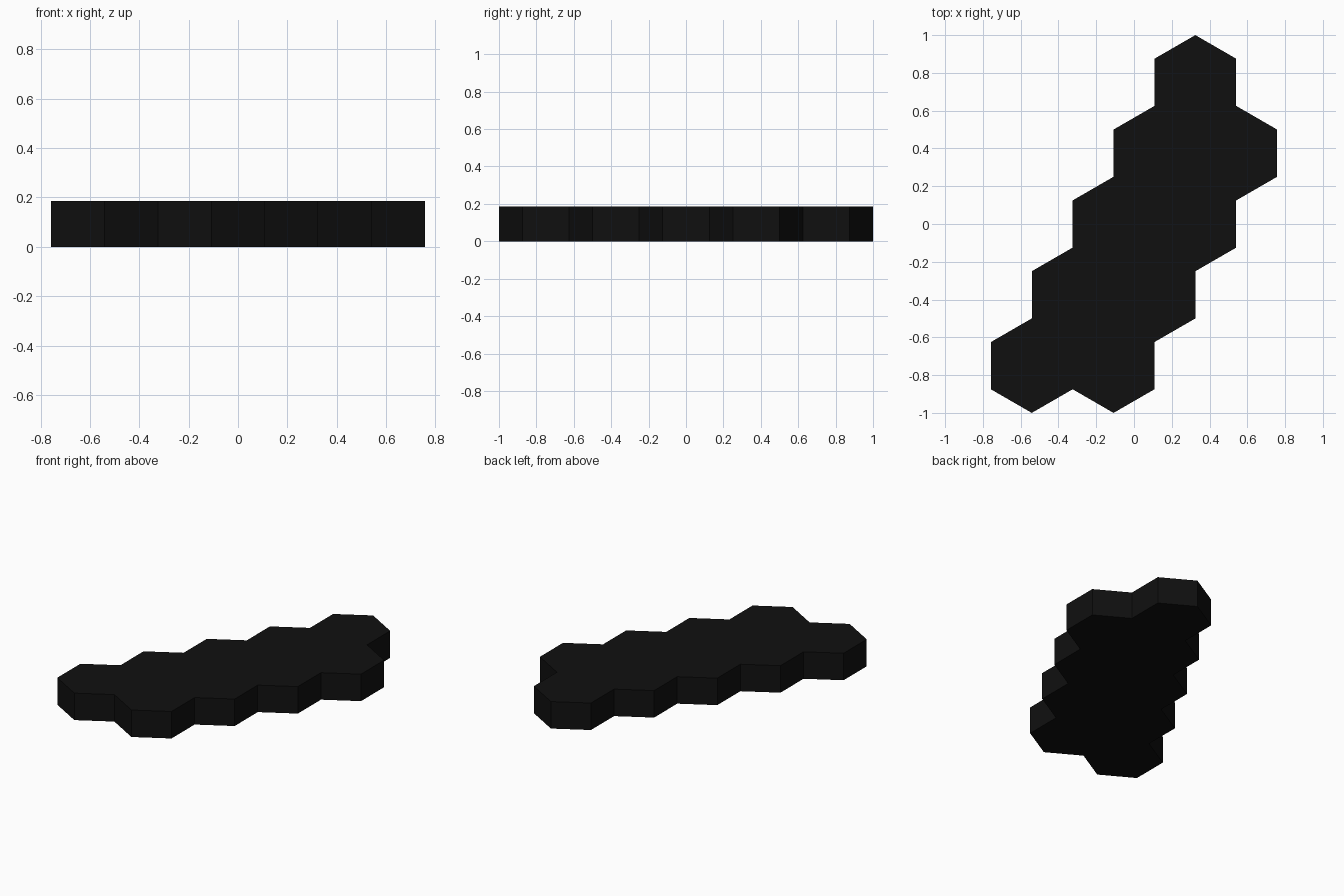
import bpy
import bmesh
from math import cos, sin, radians, sqrt

cube = bpy.data.objects.get("Cube")
if cube:
    bpy.data.objects.remove(cube, do_unlink=True)

RADIUS = 0.25
WIDTH = RADIUS * sqrt(3)
HEIGHT = 0.185


def add_hexagon(bm, x, y):
    corners = [radians(30 + 60 * i) for i in range(6)]
    bm.faces.new([bm.verts.new((x + RADIUS * cos(a), y + RADIUS * sin(a), 0))
                  for a in corners])


# Staggered rows of two hexagons, with a single one at the back
bm = bmesh.new()
for row in range(-2, 3):
    for col in range(1 if row == 2 else 2):
        add_hexagon(bm, WIDTH * (row / 2 + col - 0.25), 1.5 * RADIUS * row)
bmesh.ops.remove_doubles(bm, verts=bm.verts, dist=0.001)

mesh = bpy.data.meshes.new("hexagon_slab")
bm.to_mesh(mesh)
bm.free()
slab = bpy.data.objects.new("hexagon_slab", mesh)
bpy.context.collection.objects.link(slab)

# Thickness, raised upward from the ground
solid = slab.modifiers.new("thickness", "SOLIDIFY")
solid.thickness = HEIGHT
solid.offset = 1

# Near-black finish
black = bpy.data.materials.new("black")
black.use_nodes = True
color = (0.005, 0.005, 0.005, 1)
black.diffuse_color = color
black.node_tree.nodes["Principled BSDF"].inputs["Base Color"].default_value = color
mesh.materials.append(black)
